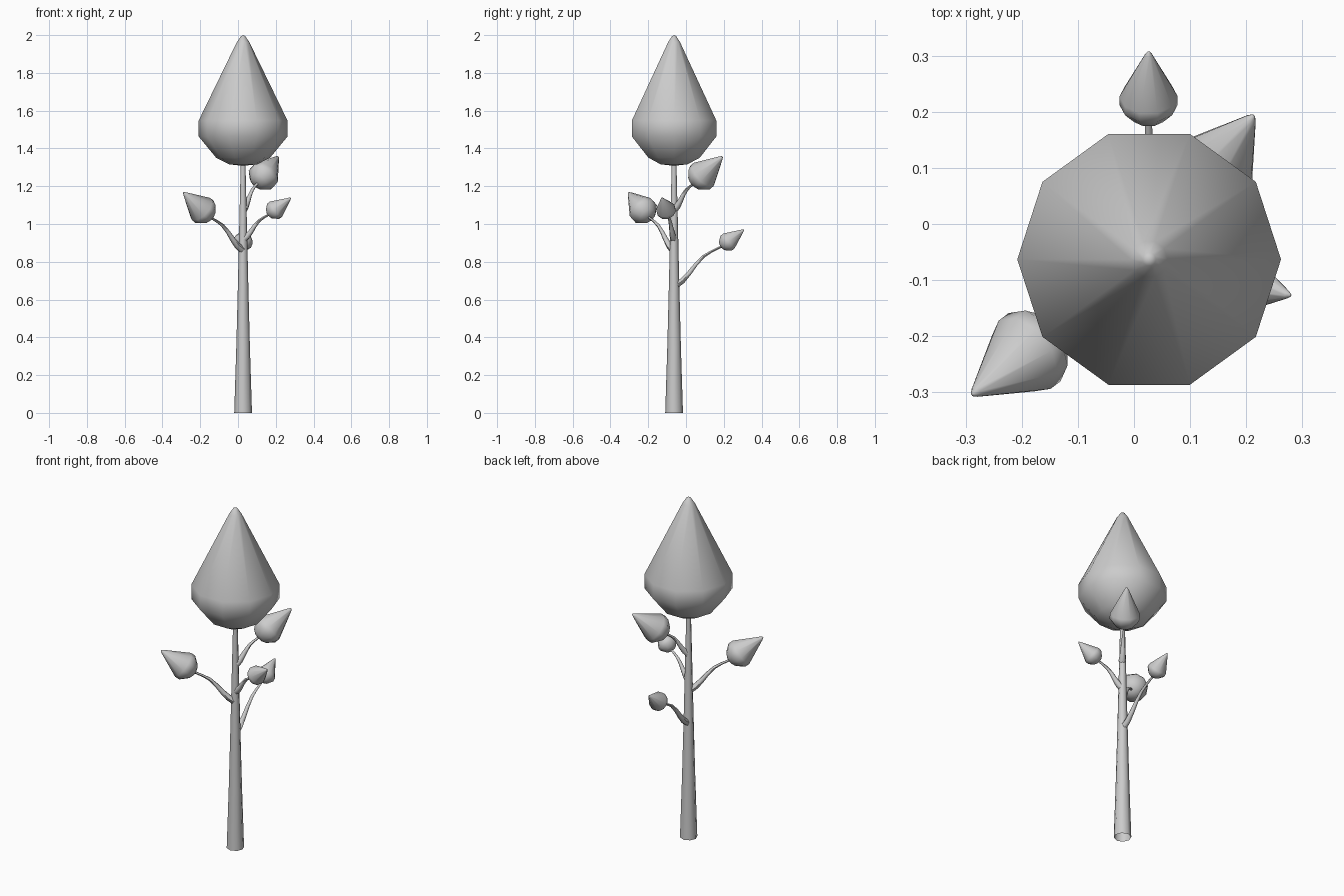
import bpy, bmesh, math
from mathutils import Vector

if "Cube" in bpy.data.objects:
    bpy.data.objects.remove(bpy.data.objects["Cube"])

CX, CY = 0.027, -0.063
# bud outline (radius, height) of the full-size crown
BUD = [(0, 0), (0.075, 0.008), (0.143, 0.043), (0.235, 0.155),
       (0.235, 0.24), (0.033, 0.655), (0.012, 0.686), (0, 0.692)]


def finish(name, bm, angle=60):
    bmesh.ops.recalc_face_normals(bm, faces=bm.faces)
    me = bpy.data.meshes.new(name)
    bm.to_mesh(me)
    bm.free()
    ob = bpy.data.objects.new(name, me)
    bpy.context.collection.objects.link(ob)
    bpy.ops.object.select_all(action='DESELECT')
    ob.select_set(True)
    bpy.context.view_layer.objects.active = ob
    bpy.ops.object.shade_smooth_by_angle(angle=math.radians(angle))
    return ob


def skin(name, path, radii, sides):
    """Skin rings of the given radii along a path; radius 0 makes a point."""
    bm = bmesh.new()
    path = [Vector(p) for p in path]
    rings = []
    for i, (p, r) in enumerate(zip(path, radii)):
        d = path[min(i + 1, len(path) - 1)] - path[max(i - 1, 0)]
        side = Vector((-d.y, d.x, 0))
        side = side.normalized() if side.length > 1e-6 else Vector((1, 0, 0))
        up = d.normalized().cross(side)
        if r == 0:
            rings.append([bm.verts.new(p)] * sides)
        else:
            rings.append([bm.verts.new(p + r * (math.cos(a) * side + math.sin(a) * up))
                          for a in (2 * math.pi * k / sides for k in range(sides))])
    for a, b in zip(rings, rings[1:]):
        for k in range(sides):
            n = (k + 1) % sides
            vs = list(dict.fromkeys([a[k], a[n], b[n], b[k]]))
            if len(vs) > 2:
                bm.faces.new(vs)
    return finish(name, bm)


def bud(name, base, direction, scale):
    base, d = Vector(base), Vector(direction).normalized()
    return skin(name, [base + d * z * scale for _, z in BUD],
                [r * scale for r, _ in BUD], 10)


# trunk (open at the bottom) and crown
skin("trunk", [(CX, CY, z) for z in (0, 0.35, 0.7, 1.05, 1.34)],
     [0.047, 0.036, 0.027, 0.019, 0.012], 8)
bud("crown", (CX, CY, 1.308), (0, 0, 1), 1.0)

# side branches: stem start, bud base, bud tip, bud scale
BRANCHES = {
    "back": ((0.027, -0.055, 0.675), (0.026, 0.185, 0.878), (0.026, 0.307, 0.97), 0.221),
    "left": ((0.022, -0.07, 0.865), (-0.145, -0.195, 1.033), (-0.288, -0.304, 1.166), 0.325),
    "upper": ((0.032, -0.06, 1.08), (0.102, 0.04, 1.212), (0.212, 0.192, 1.356), 0.345),
    "right": ((0.03, -0.065, 0.92), (0.16, -0.097, 1.047), (0.282, -0.128, 1.14), 0.222),
}
# S-curve of a stem: (horizontal share, height share, radius)
STEM = [(0, 0, 0.02), (0.15, 0.12, 0.017), (0.3, 0.32, 0.014), (0.45, 0.55, 0.011),
        (0.62, 0.76, 0.009), (0.8, 0.89, 0.007), (1.06, 1.04, 0.006)]
for key, (start, base, tip, scale) in BRANCHES.items():
    s, b, t = Vector(start), Vector(base), Vector(tip)
    path = []
    for h, v, _ in STEM:
        p = s.lerp(b, h)
        p.z = s.z + (b.z - s.z) * v
        path.append(p)
    skin(key + "_stem", path, [r for _, _, r in STEM], 6)
    bud(key + "_bud", b, t - b, scale)
